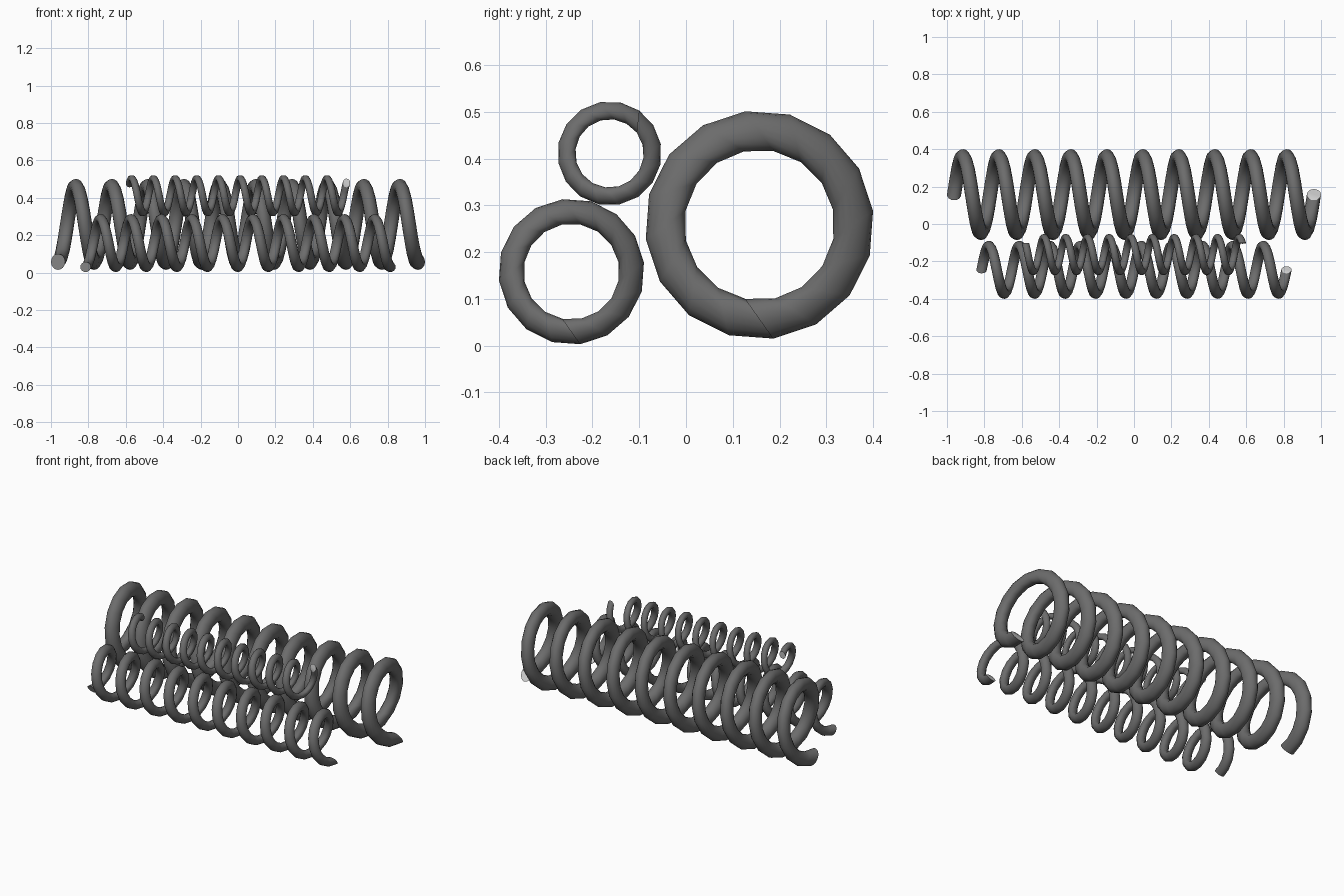
import bpy, bmesh, math

if "Cube" in bpy.data.objects:
    bpy.data.objects.remove(bpy.data.objects["Cube"])


def material(name, value):
    m = bpy.data.materials.new(name)
    m.diffuse_color = (value, value, value, 1)
    m.use_nodes = True
    m.node_tree.nodes["Principled BSDF"].inputs["Base Color"].default_value = m.diffuse_color
    return m


STEEL = material("dark_steel", 0.15)
CUT = material("bright_cut_end", 0.62)
TURNS, STEPS, SIDES = 10, 16, 16


def spring(name, y, z, scale, half_length, wire_x, start):
    """Sweep a slanted wire section along a right-handed helix about x."""
    bm = bmesh.new()
    rings = []
    count = TURNS * STEPS
    for i in range(count + 1):
        a = math.radians(start) + 2 * math.pi * i / STEPS
        x = -half_length + 2 * half_length * i / count
        ring = []
        for k in range(SIDES):
            t = 2 * math.pi * k / SIDES
            radial = scale * (0.2005 + 0.0425 * math.sin(t))
            along = scale * 0.030 * math.sin(t)
            ring.append(bm.verts.new((
                x + wire_x * math.cos(t),
                y + radial * math.cos(a) - along * math.sin(a),
                z + radial * math.sin(a) + along * math.cos(a))))
        rings.append(ring)
    # Wire surface
    for r0, r1 in zip(rings, rings[1:]):
        for k in range(SIDES):
            n = (k + 1) % SIDES
            bm.faces.new((r0[k], r0[n], r1[n], r1[k]))
    # Cut ends
    for ring in (rings[0][::-1], rings[-1]):
        bm.faces.new(ring).material_index = 1
    bmesh.ops.recalc_face_normals(bm, faces=bm.faces[:])
    mesh = bpy.data.meshes.new(name)
    bm.to_mesh(mesh)
    bm.free()
    mesh.materials.append(STEEL)
    mesh.materials.append(CUT)
    ob = bpy.data.objects.new(name, mesh)
    bpy.context.collection.objects.link(ob)
    bpy.ops.object.select_all(action='DESELECT')
    ob.select_set(True)
    bpy.context.view_layer.objects.active = ob
    bpy.ops.object.shade_smooth_by_angle(angle=math.radians(40))


spring("large_spring", 0.157, 0.258, 1.0, 0.962, 0.038, -90)
spring("medium_spring", -0.245, 0.158, 0.638, 0.815, 0.028, -90)
spring("small_spring", -0.1635, 0.411, 0.455, 0.580, 0.020, 48.5)
